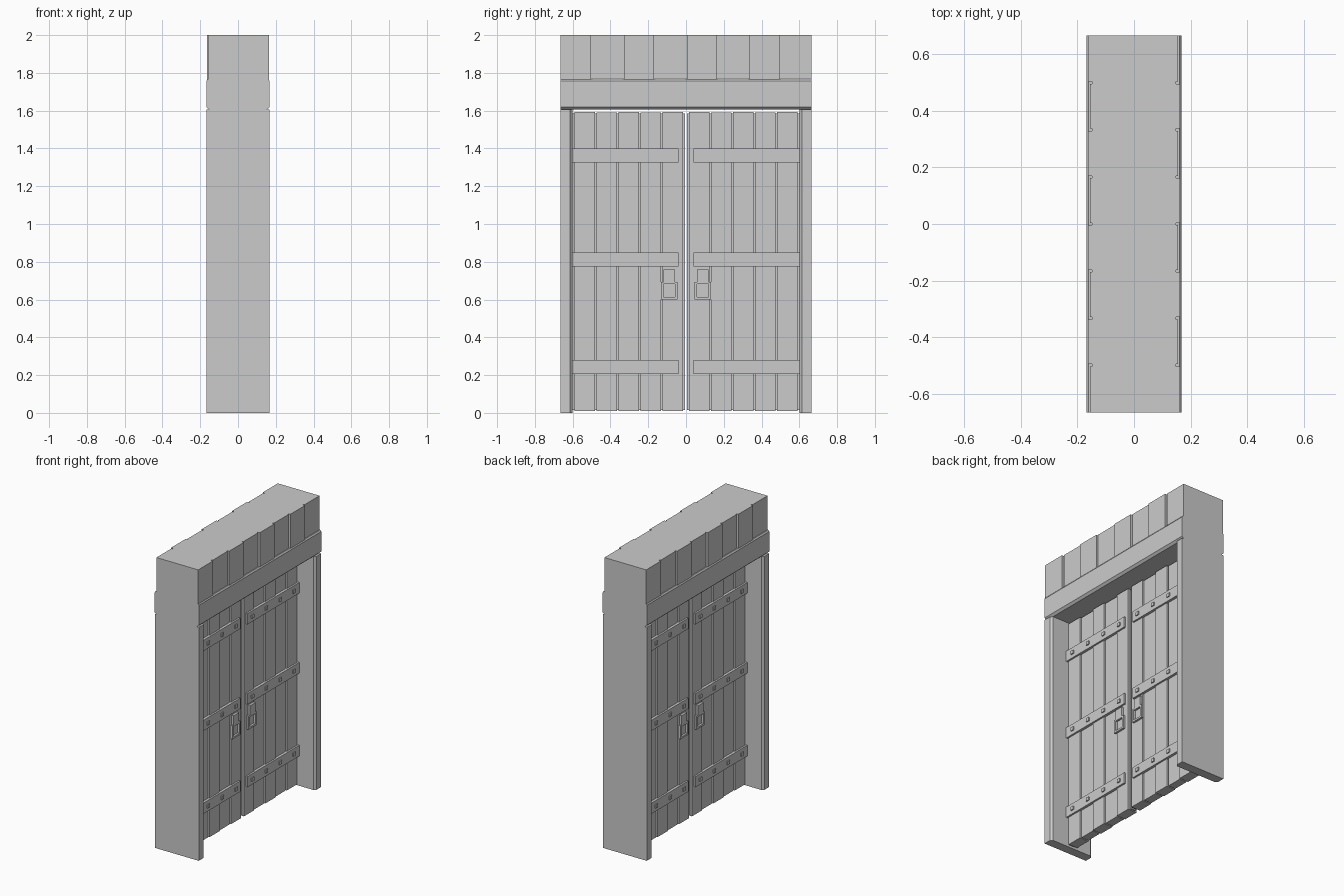
import bpy, bmesh

if "Cube" in bpy.data.objects:
    bpy.data.objects.remove(bpy.data.objects["Cube"])

stone = bpy.data.materials.new("plain grey")
stone.diffuse_color = (0.6, 0.6, 0.6, 1)
stone.use_nodes = True
stone.node_tree.nodes["Principled BSDF"].inputs["Base Color"].default_value = stone.diffuse_color


def finish(name, bm):
    bmesh.ops.recalc_face_normals(bm, faces=bm.faces)
    me = bpy.data.meshes.new(name)
    bm.to_mesh(me)
    bm.free()
    me.materials.append(stone)
    ob = bpy.data.objects.new(name, me)
    bpy.context.collection.objects.link(ob)
    return ob


def prism(bm, ring, offset):
    face = bm.faces.new([bm.verts.new(p) for p in ring])
    ext = bmesh.ops.extrude_face_region(bm, geom=[face], use_keep_orig=True)
    verts = [g for g in ext["geom"] if isinstance(g, bmesh.types.BMVert)]
    bmesh.ops.translate(bm, verts=verts, vec=offset)


def box(bm, x0, x1, y0, y1, z0, z1):
    y0, y1 = sorted((y0, y1))
    prism(bm, [(x0, y0, z0), (x1, y0, z0), (x1, y1, z0), (x0, y1, z0)], (0, 0, z1 - z0))


X, Y, C = 0.167, 0.665, 0.014   # half depth, half width, chamfer

# Door posts with chamfered inner corners
for s, side in ((1, "right"), (-1, "left")):
    bm = bmesh.new()
    prof = [(-X, Y), (X, Y), (X, 0.614), (X - C, 0.601), (C - X, 0.601), (-X, 0.614)]
    prism(bm, [(x, s * y, 0) for x, y in prof], (0, 0, 1.606))
    finish(side + "_post", bm)

# Lintel beam, chamfered below and slightly on top
bm = bmesh.new()
prof = [(X - C, 1.606), (X + 0.001, 1.62), (X + 0.001, 1.757), (X - 0.006, 1.767)]
prof += [(-x, z) for x, z in reversed(prof)]
prism(bm, [(x, -Y, z) for x, z in prof], (0, 2 * Y, 0))
finish("lintel", bm)

# Upper wall: core with blocks at alternating depths on both faces
bm = bmesh.new()
box(bm, -0.148, 0.148, -Y, Y, 1.76, 2.0)
finish("upper_wall", bm)
bm = bmesh.new()
w = 2 * Y / 8
for i in range(8):
    y = -Y + i * w
    d = 0.155 if i % 2 else 0.163
    y0, y1 = y + (0.004 if i else 0), y + w - (0.004 if i < 7 else 0)
    box(bm, 0.147, d, y0, y1, 1.765, 2.0)
    box(bm, -d, -0.147, -y1, -y0, 1.765, 2.0)
finish("wall_blocks", bm)

for s, side in ((1, "right"), (-1, "left")):
    # Door leaf: thin backing with five planks of slightly varying size
    bm = bmesh.new()
    box(bm, -0.02, 0.02, s * 0.006, s * 0.602, 0.015, 1.586)
    finish(side + "_door_backing", bm)
    bm = bmesh.new()
    for i in range(5):
        y = 0.016 + i * 0.1165
        d, e = (0.028, 0.005) if i % 2 else (0.034, 0)
        box(bm, -d, d, s * y, s * (y + 0.109), 0.01, 1.594 - e)
    finish(side + "_door_planks", bm)

    straps, nails, plates, rings = [bmesh.new() for _ in range(4)]
    for f in (1, -1):                       # both faces of the door
        # Straps and their square nails
        for z in (0.242, 0.812, 1.362):
            box(straps, f * 0.026, f * 0.046, s * 0.04, s * 0.601, z - 0.037, z + 0.037)
            for k in range(4):
                y = 0.09 + k * 0.15
                box(nails, f * 0.045, f * 0.053, s * (y - 0.012), s * (y + 0.012),
                    z - 0.012, z + 0.012)
        # Handle plate
        box(plates, f * 0.026, f * 0.05, s * 0.059, s * 0.12, 0.685, 0.758)
        # Square pull ring made of four bars
        x0, x1 = f * 0.036, f * 0.05
        box(rings, x0, x1, s * 0.044, s * 0.057, 0.60, 0.694)
        box(rings, x0, x1, s * 0.119, s * 0.132, 0.60, 0.694)
        box(rings, x0, x1, s * 0.057, s * 0.119, 0.60, 0.613)
        box(rings, x0, x1, s * 0.057, s * 0.119, 0.682, 0.694)
    for part, bm in (("straps", straps), ("nails", nails),
                     ("handle_plates", plates), ("handle_rings", rings)):
        finish(f"{side}_{part}", bm)
